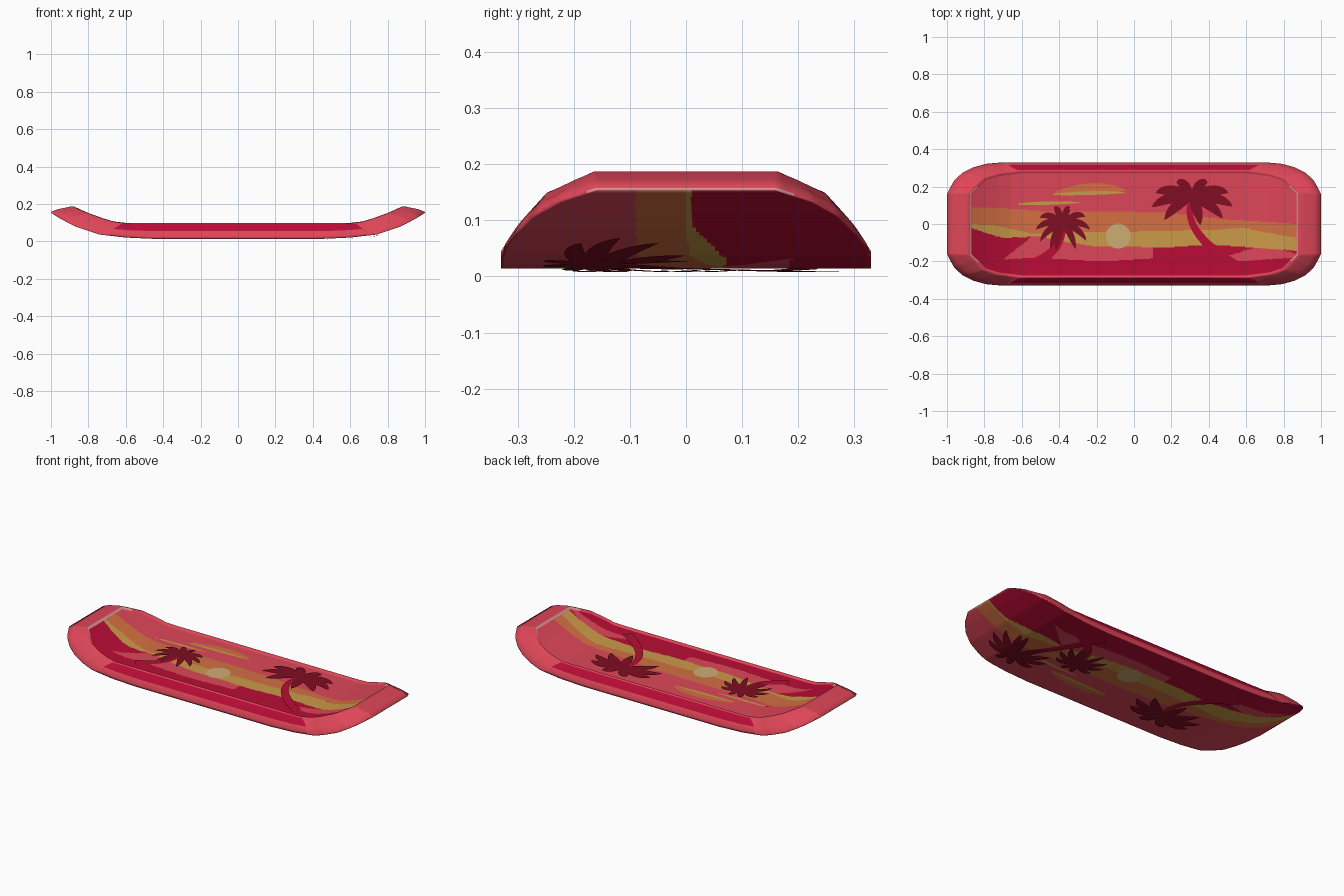
import bpy, math
from mathutils import Vector

if "Cube" in bpy.data.objects:
    bpy.data.objects.remove(bpy.data.objects["Cube"])


def lin(c):
    return tuple(((v / 255 + 0.055) / 1.055) ** 2.4 for v in c) + (1,)


COLOURS = {"coral": (222, 70, 88), "crimson": (186, 12, 54), "orange": (212, 112, 66),
           "yellow": (204, 155, 72), "cream": (206, 172, 116), "dark red": (128, 13, 34),
           "pale pink": (222, 150, 152)}
MATS, IDX = {}, {}
for i, (n, c) in enumerate(COLOURS.items()):
    MATS[n] = bpy.data.materials.new(n)
    MATS[n].diffuse_color = lin(c)
    IDX[n] = i


def table(pts):
    """Piecewise linear curve through a few points."""
    def f(x):
        if x <= pts[0][0]:
            return pts[0][1]
        for (a, p), (b, q) in zip(pts, pts[1:]):
            if x <= b:
                return p + (q - p) * (x - a) / (b - a)
        return pts[-1][1]
    return f


# plan half-widths and side profiles, as functions of |x|
hull_w = table([(0, .33), (.7, .33), (.79, .322), (.86, .303), (.92, .272), (.965, .228), (1, .16)])
deck_w = table([(0, .275), (.6, .275), (.72, .26), (.79, .238), (.87, .16)])
hull_z = table([(0, .014), (.45, .014), (.6, .021), (.74, .037), (.87, .08), (.95, .122), (1, .153)])
crest_z = table([(0, .1), (.6, .1), (.66, .107), (.72, .125), (.8, .155), (.87, .187)])


def deck_z(x):
    return crest_z(abs(x)) - .013


# picture bands, as functions of x
top_edge = table([(-.9, .09), (-.7, .085), (-.5, .068), (.15, .062), (.5, .025), (.9, -.002)])
mid_edge = table([(-.9, 0), (-.75, -.005), (-.55, -.05), (.1, -.04), (.5, -.03), (.6, -.025), (.9, -.08)])
low_edge = table([(-.9, -.01), (-.8, -.045), (-.7, -.075), (-.5, -.065), (-.4, -.09), (-.2, -.122),
                  (.2, -.125), (.4, -.11), (.9, -.145)])


def picture(x, y):
    if y > top_edge(x):
        return "coral"
    if y > mid_edge(x):
        return "orange"
    if y > low_edge(x):
        return "yellow"
    if y < -.19 + .008 * math.sin(9 * x):
        return "crimson"
    if x < -.5 and y > -.19 + (x + .7) * .8:
        return "crimson"
    if .1 < x < .5 or x > .9:
        return "crimson"
    if x > .1 and y > -.125 - .3 * max(0, abs(x - .7) - .05):
        return "crimson"
    return "coral"


# ---- board: underside grid, deck grid and the rim rings that join them
NU, NV = 240, 100
verts, faces, mats = [], [], []


def grid(length, width, height, colour, flip):
    base = len(verts)
    for i in range(NU + 1):
        x = length * (2 * i / NU - 1)
        for j in range(NV + 1):
            y = width(abs(x)) * (2 * j / NV - 1)
            verts.append((x, y, height(abs(x))))
    at = lambda i, j: base + i * (NV + 1) + j
    for i in range(NU):
        for j in range(NV):
            q = [at(i, j), at(i + 1, j), at(i + 1, j + 1), at(i, j + 1)]
            c = sum((Vector(verts[k]) for k in q), Vector()) / 4
            faces.append(q[::-1] if flip else q)
            mats.append(IDX[colour(c.x, c.y)])
    return ([at(i, 0) for i in range(NU)] + [at(NU, j) for j in range(NV)] +
            [at(i, NV) for i in range(NU, 0, -1)] + [at(0, j) for j in range(NV, 0, -1)])


def ring(points):
    base = len(verts)
    verts.extend(points)
    return list(range(base, len(verts)))


def bridge(a, b, colour):
    n = len(a)
    for k in range(n):
        m = (k + 1) % n
        faces.append([a[k], a[m], b[m], b[k]])
        mats.append(IDX[colour(abs(verts[a[k]][0]))])


low = grid(1.0, hull_w, hull_z, lambda x, y: picture(-x, -y), True)
top = grid(.87, deck_w, deck_z, picture, False)

edge_pts, crest_pts = [], []
for a, b in zip(low, top):
    x, y, z = verts[a]
    edge_pts.append(Vector((x, y, z + (.013 if abs(x) < .7 else .005))))
    x, y, z = verts[b]
    crest_pts.append(Vector((x * 1.008, y * 1.025, crest_z(abs(x)))))


def between(t, lift):
    return ring([e.lerp(c, t) + Vector((0, 0, lift)) for e, c in zip(edge_pts, crest_pts)])


edge = ring(edge_pts)
rim_low, rim_high = between(.3, .006), between(.85, .004)
crest = ring(crest_pts)
bridge(low, edge, lambda x: "pale pink" if x > .99 else "coral")
bridge(edge, rim_low, lambda x: "coral")
bridge(rim_low, rim_high, lambda x: "crimson" if x < .67 else "coral")
bridge(rim_high, crest, lambda x: "coral")
bridge(crest, top, lambda x: "pale pink" if x > .84 else "coral")


def make(name, vs, fs, materials, indices=None, smooth=False):
    me = bpy.data.meshes.new(name)
    me.from_pydata([tuple(v) for v in vs], [], fs)
    for m in materials:
        me.materials.append(MATS[m])
    if indices:
        me.polygons.foreach_set("material_index", indices)
    if smooth:
        me.polygons.foreach_set("use_smooth", [True] * len(fs))
    me.update()
    ob = bpy.data.objects.new(name, me)
    bpy.context.collection.objects.link(ob)
    return ob


board = make("board", verts, faces, list(COLOURS), mats, True)
bpy.context.view_layer.objects.active = board
board.select_set(True)
bpy.ops.object.shade_smooth_by_angle(angle=math.radians(120))
board.select_set(False)


# ---- painted plates draped on the deck or, turned half round, on the underside
def plate(name, ribbons, colour, under=False, lift=.003):
    vs, fs = [], []
    for pts, widths in ribbons:
        base, n = len(vs), len(pts)
        for k in range(n):
            d = (pts[min(k + 1, n - 1)] - pts[max(k - 1, 0)]).normalized()
            side = Vector((-d.y, d.x)) * widths[k]
            for p in (pts[k] + side, pts[k] - side):
                if under:
                    x, y = -p.x, -p.y
                    vs.append((x, y, hull_z(abs(x)) - lift))
                else:
                    vs.append((p.x, p.y, deck_z(p.x) + lift))
        for k in range(n - 1):
            # reversed on the deck so the plate faces outwards
            q = [base + 2 * k + s for s in (1, 3, 2, 0)]
            fs.append(q[::-1] if under else q)
    make(name, vs, fs, [colour])


def curve(a, b, c, n=10):
    a, b, c = Vector(a), Vector(b), Vector(c)
    return [a * (1 - t) ** 2 + b * 2 * t * (1 - t) + c * t * t for t in (k / n for k in range(n + 1))]


def lens(n, w):
    return [w * math.sin(math.pi * min(1, .08 + .92 * k / n)) ** .7 if k < n else 0 for k in range(n + 1)]


def palm(name, head, bend, foot, rx, ry, width, angles, under=False, lift=.004):
    hx, hy = head
    fronds = []
    for deg in angles:
        a = math.radians(deg)
        tip = (hx + rx * math.cos(a), hy + ry * (math.sin(a) - .25))
        ctrl = (hx + rx * .6 * math.cos(a), hy + ry * (.6 * math.sin(a) + .25))
        fronds.append((curve(head, ctrl, tip), lens(10, width)))
    plate(name + "_fronds", fronds, "dark red", under, lift + .002)
    plate(name + "_trunk", [(curve(head, bend, foot, 14), [.013 + .001 * k for k in range(15)])],
          "crimson", under, lift)


SPREAD = (-105, -62, -30, 0, 35, 75, 110, 148, 180, 212, 242)
BROAD = (-78, -42, -8, 28, 68, 112, 152, 190, 228)


def scene(prefix, under):
    disc = [Vector((-.085 - .066 * math.cos(math.pi * k / 20), -.065)) for k in range(21)]
    plate(prefix + "sun", [(disc, [.067 * math.sin(math.pi * k / 20) for k in range(21)])], "cream", under)
    plate(prefix + "yellow_clouds", [
        (curve((-.62, .107), (-.45, .113), (-.28, .115)), lens(10, .009)),
        (curve((-.43, .158), (-.2, .168), (-.04, .168)), lens(10, .01)),
        (curve((.42, -.04), (.52, -.03), (.63, -.025)), lens(10, .007))], "yellow", under)
    plate(prefix + "orange_cloud", [
        (curve((-.42, .163), (-.2, .215), (-.04, .178)), lens(10, .026))], "orange", under, .002)
    palm(prefix + "small_palm", (-.38, .0), (-.37, -.13), (-.53, -.21), .145, .12, .018, SPREAD, under)
    palm(prefix + "large_palm", (.31, .14), (.24, -.03), (.54, -.22), .22, .12, .028, BROAD, under)


scene("deck_", False)
scene("underside_", True)
# third palm, seen only on the underside
palm("underside_end_palm", (-.68, .15), (-.55, -.02), (-.43, -.27), .18, .13, .02, SPREAD, True, .006)

for m in bpy.data.materials:
    if m.users and not m.is_grease_pencil:
        m.use_nodes = True
        m.node_tree.nodes["Principled BSDF"].inputs["Base Color"].default_value = m.diffuse_color
